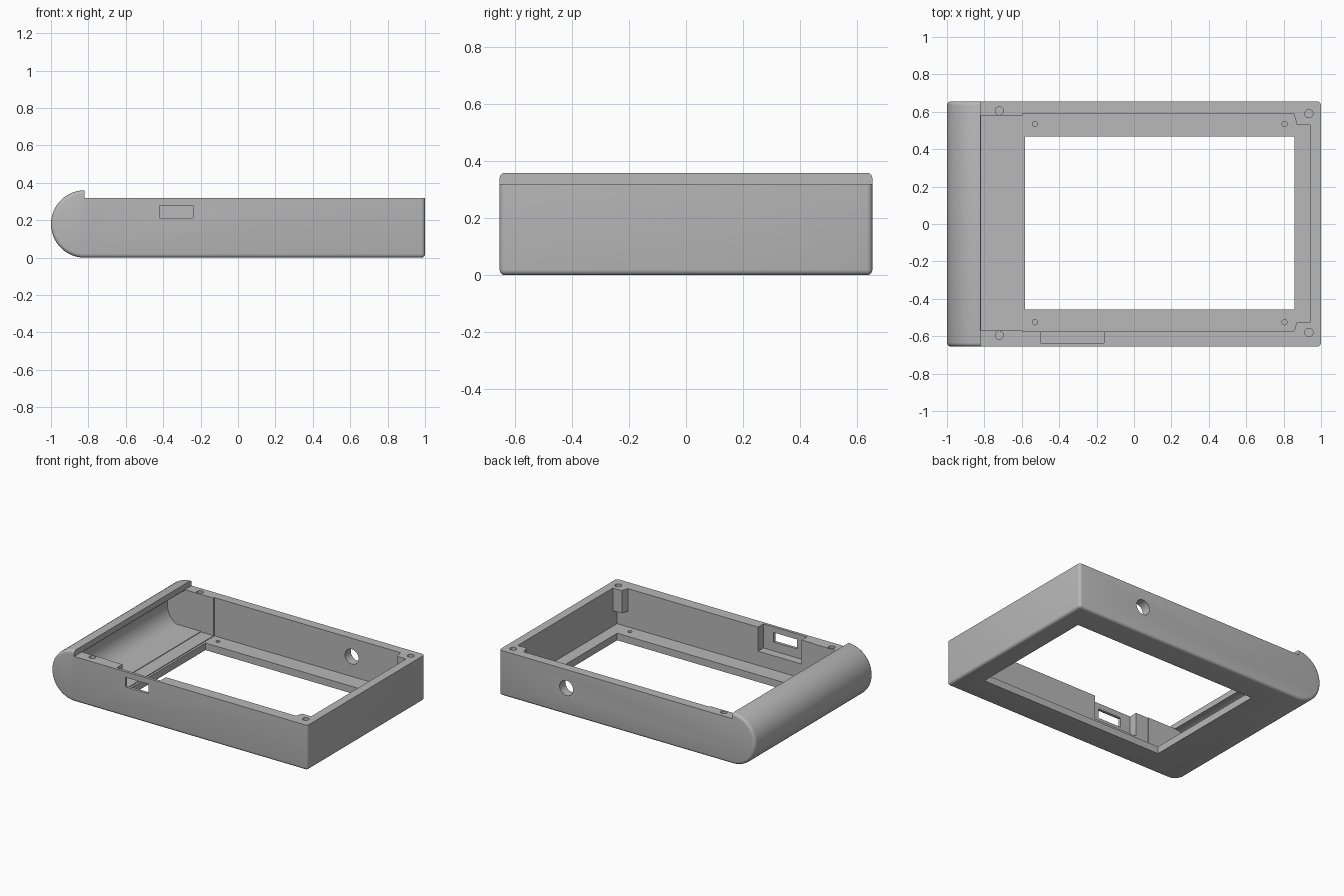
import bpy, bmesh, math
from mathutils import Vector

cube = bpy.data.objects.get("Cube")
if cube:
    bpy.data.objects.remove(cube, do_unlink=True)

grey = bpy.data.materials.new("plain_grey")
grey.use_nodes = True
grey.diffuse_color = (0.48, 0.48, 0.48, 1)
grey.node_tree.nodes["Principled BSDF"].inputs["Base Color"].default_value = (0.48, 0.48, 0.48, 1)


def prism(name, points, direction, bevel_rule=None):
    """Extrude a closed outline of 3D points, optionally rounding chosen edges."""
    bm = bmesh.new()
    base = bm.faces.new([bm.verts.new(p) for p in points])
    ext = bmesh.ops.extrude_face_region(bm, geom=[base], use_keep_orig=True)
    moved = [g for g in ext["geom"] if isinstance(g, bmesh.types.BMVert)]
    bmesh.ops.translate(bm, verts=moved, vec=Vector(direction))
    bmesh.ops.recalc_face_normals(bm, faces=bm.faces)
    if bevel_rule:
        edges = [e for e in bm.edges if bevel_rule(e)]
        bmesh.ops.bevel(bm, geom=edges, offset=0.02, segments=4, profile=0.5,
                        affect='EDGES', clamp_overlap=True)
        bmesh.ops.recalc_face_normals(bm, faces=bm.faces)
    mesh = bpy.data.meshes.new(name)
    bm.to_mesh(mesh)
    bm.free()
    obj = bpy.data.objects.new(name, mesh)
    bpy.context.collection.objects.link(obj)
    mesh.materials.append(grey)
    return obj


def side_profile(name, xz, y0, y1, rule=None):
    return prism(name, [(x, y0, z) for x, z in xz], (0, y1 - y0, 0), rule)


def plan(name, xy, z0, z1):
    return prism(name, [(x, y, z0) for x, y in xy], (0, 0, z1 - z0))


def box(name, x0, x1, y0, y1, z0, z1):
    return plan(name, [(x0, y0), (x1, y0), (x1, y1), (x0, y1)], z0, z1)


def circle(u, v, r, n=24):
    return [(u + r * math.cos(2 * math.pi * i / n), v + r * math.sin(2 * math.pi * i / n))
            for i in range(n)]


def arc(u, v, r, a0, a1, n):
    return [(u + r * math.cos(math.radians(a0 + (a1 - a0) * i / n)),
             v + r * math.sin(math.radians(a0 + (a1 - a0) * i / n))) for i in range(n + 1)]


CX, CZ, R, RIM = -0.82, 0.18, 0.18, 0.32


def rounded_edge(e):
    """End-cap outline, lower end edge and upright end corners; not the rim or lip step."""
    a, b = (v.co for v in e.verts)
    on_rim = abs(a.z - RIM) < 1e-4 and abs(b.z - RIM) < 1e-4
    lip_step = abs(a.x - CX) < 1e-4 and abs(b.x - CX) < 1e-4 and min(a.z, b.z) > 0.3
    end_bottom = a.x > 0.99 and b.x > 0.99 and max(a.z, b.z) < 0.01
    cap = abs(a.y - b.y) < 1e-4
    return (cap and not on_rim and not lip_step) or end_bottom


# Outer shell with the rounded grip end
shell = arc(CX, CZ, R, 90, 270, 32) + [(1, 0), (1, RIM), (CX, RIM)]
body = side_profile("case_body", shell, -0.655, 0.655, rounded_edge)

cutters = []

# Hollow inside the grip, with its stepped floor
inner = [p for p in arc(CX, CZ, 0.138, 89, 241, 28)]
inner += [(-0.695, inner[-1][1]), (-0.695, 0.055), (-0.59, 0.055), (-0.59, 0.5), (-0.817, 0.5)]
cutters.append(side_profile("grip_hollow", inner, -0.57, 0.58))

# Main cavity, leaving posts in the two end corners
cavity = [(-0.597, -0.575), (0.855, -0.575), (0.87, -0.527), (0.94, -0.527),
          (0.94, 0.533), (0.87, 0.533), (0.855, 0.59), (-0.597, 0.59)]
cutters.append(plan("main_cavity", cavity, 0.05, 0.5))

# Space below the hanging corner posts
cutters.append(box("post_undercut", 0.8, 0.94, -0.575, 0.59, 0.05, 0.16))

# Screen window
cutters.append(box("window", -0.582, 0.857, -0.457, 0.468, -0.1, 0.2))

# Connector pocket and slot in the front wall
cutters.append(box("connector_pocket", -0.5, -0.16, -0.635, -0.55, 0.15, 0.5))
cutters.append(box("connector_slot", -0.42, -0.24, -0.8, -0.6, 0.213, 0.28))

# Round opening in the back wall
cutters.append(side_profile("cable_hole", circle(0.475, 0.19, 0.053, 32), 0.5, 0.8))

# Screw holes in the rim and in the floor
for x, y in ((-0.72, 0.605), (-0.72, -0.595), (0.935, 0.59), (0.935, -0.58)):
    cutters.append(plan("rim_screw_hole", circle(x, y, 0.022), 0.2, 0.5))
for x in (-0.53, 0.805):
    for y in (-0.525, 0.535):
        cutters.append(plan("floor_screw_hole", circle(x, y, 0.014, 16), 0.02, 0.1))

# Apply every cut in turn and discard the cutter
bpy.context.view_layer.objects.active = body
for cutter in cutters:
    cutter.hide_render = True
    mod = body.modifiers.new("cut", 'BOOLEAN')
    mod.operation = 'DIFFERENCE'
    mod.solver = 'EXACT'
    mod.object = cutter
    with bpy.context.temp_override(object=body, active_object=body):
        bpy.ops.object.modifier_apply(modifier=mod.name)
    bpy.data.objects.remove(cutter, do_unlink=True)

# Smooth the curves and keep the edges sharp
bpy.ops.object.select_all(action='DESELECT')
body.select_set(True)
bpy.context.view_layer.objects.active = body
bpy.ops.object.shade_smooth_by_angle(angle=math.radians(30))
